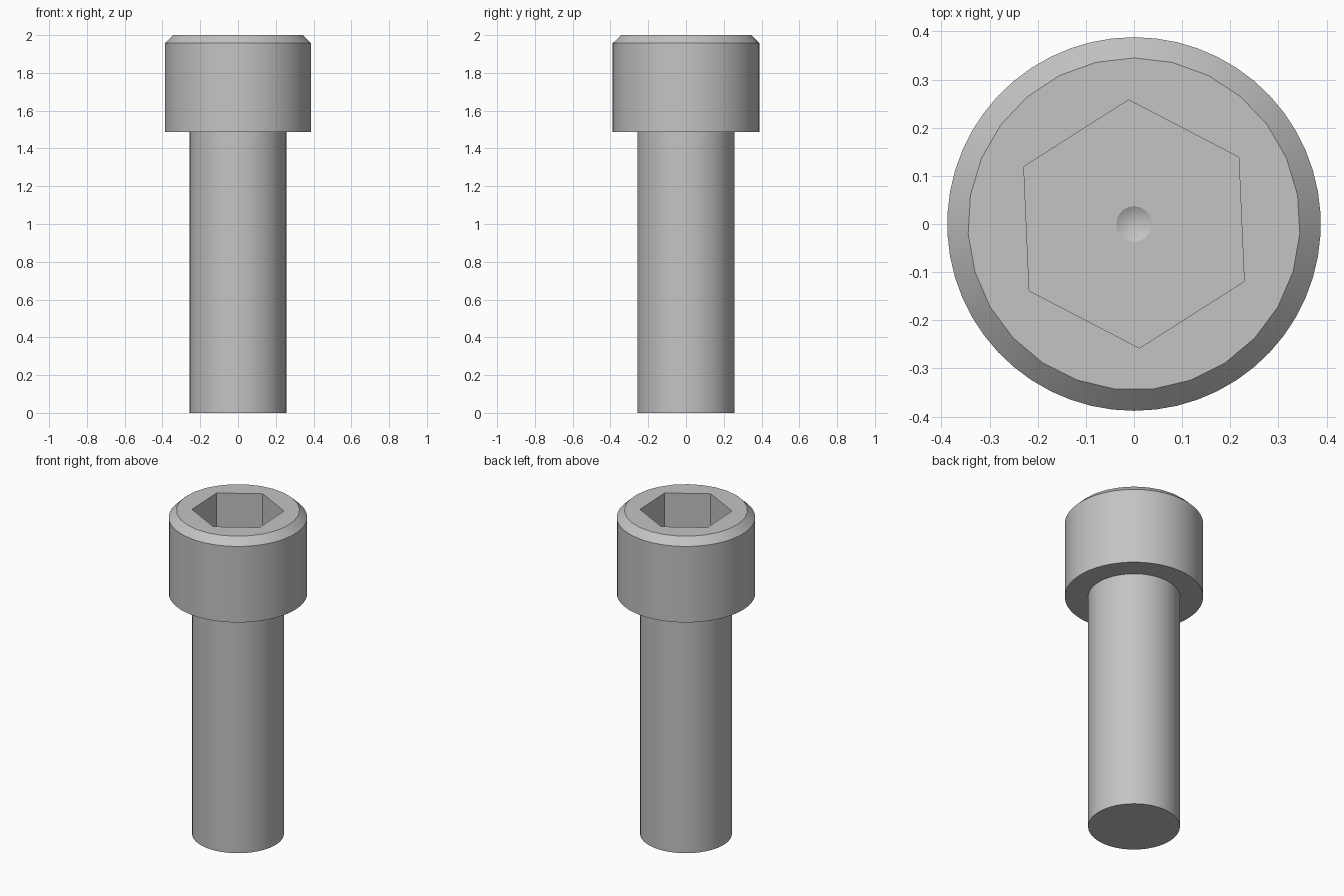
import bpy, bmesh
from math import sin, cos, pi, radians

cube = bpy.data.objects.get("Cube")
if cube:
    bpy.data.objects.remove(cube)

steel = bpy.data.materials.new("grey steel")
steel.use_nodes = True
colour = (0.55, 0.55, 0.55, 1)
steel.diffuse_color = colour
steel.node_tree.nodes["Principled BSDF"].inputs["Base Color"].default_value = colour

HEAD_R, TOP_R, SHAFT_R, HEX_R = 0.388, 0.345, 0.257, 0.258
TOP, CHAMFER, UNDER, FLOOR = 2.0, 1.957, 1.487, 1.74


def ring(bm, sides, radius, z, start=90):
    """A closed loop of edges around the z axis."""
    a0 = radians(start)
    verts = [bm.verts.new((radius * cos(a0 + 2 * pi * i / sides),
                           radius * sin(a0 + 2 * pi * i / sides), z))
             for i in range(sides)]
    return [bm.edges.new((verts[i - 1], verts[i])) for i in range(sides)]


def wall(bm, a, b):
    bmesh.ops.bridge_loops(bm, edges=a + b)


def flat(bm, *loops):
    """Fill a disc, or the area between two loops."""
    bmesh.ops.triangle_fill(bm, edges=sum(loops, []), use_beauty=True,
                            use_dissolve=False, normal=(0, 0, 1))


def finish(bm, name):
    bmesh.ops.recalc_face_normals(bm, faces=bm.faces)
    mesh = bpy.data.meshes.new(name)
    bm.to_mesh(mesh)
    bm.free()
    mesh.materials.append(steel)
    obj = bpy.data.objects.new(name, mesh)
    bpy.context.collection.objects.link(obj)
    bpy.ops.object.select_all(action="DESELECT")
    obj.select_set(True)
    bpy.context.view_layer.objects.active = obj
    bpy.ops.object.shade_smooth_by_angle(angle=radians(25))


# Head: underside, side, chamfer, top, hex socket and drill point
bm = bmesh.new()
hole = ring(bm, 54, SHAFT_R, UNDER)
under = ring(bm, 54, HEAD_R, UNDER)
shoulder = ring(bm, 54, HEAD_R, CHAMFER)
rim = ring(bm, 27, TOP_R, TOP)
hex_top = ring(bm, 6, HEX_R, TOP, 92.5)
hex_floor = ring(bm, 6, HEX_R, FLOOR, 92.5)
dimple = ring(bm, 18, 0.037, FLOOR)
wall(bm, hole, under)
wall(bm, under, shoulder)
wall(bm, shoulder, rim)
flat(bm, rim, hex_top)
wall(bm, hex_top, hex_floor)
flat(bm, hex_floor, dimple)
tip = bm.verts.new((0, 0, FLOOR - 0.02))
for edge in dimple:
    bm.faces.new((*edge.verts, tip))
finish(bm, "socket_head")

# Shaft: plain cylinder with a flat end
bm = bmesh.new()
end = ring(bm, 54, SHAFT_R, 0)
neck = ring(bm, 54, SHAFT_R, UNDER)
flat(bm, end)
wall(bm, end, neck)
finish(bm, "shaft")
